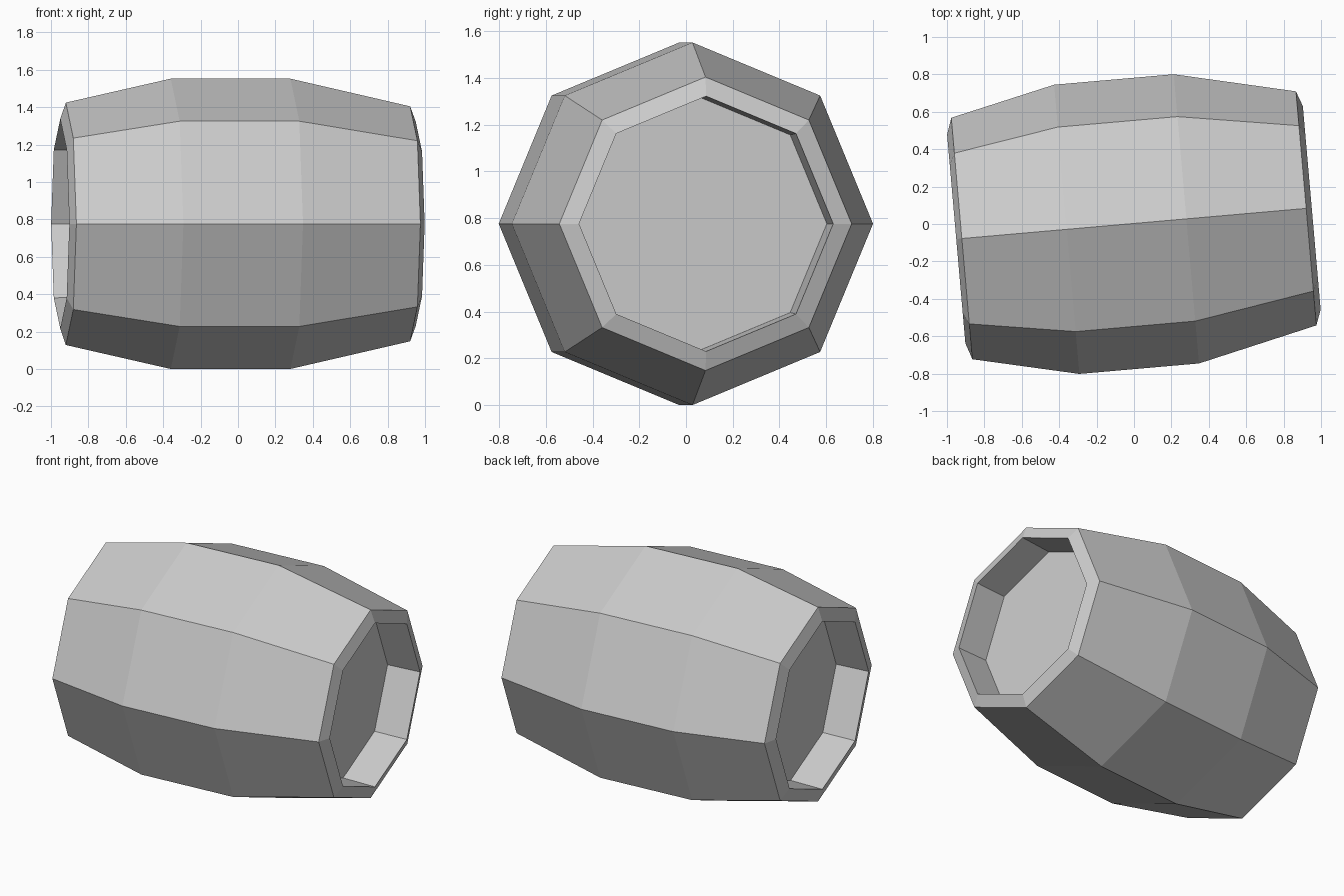
import bpy
import bmesh
import math
from mathutils import Matrix, Vector

default = bpy.data.objects.get("Cube")
if default:
    bpy.data.objects.remove(default, do_unlink=True)

SIDES = 8
CENTRE = Vector((0, 0.003, 0.776))
TILT = math.radians(5)

grey = bpy.data.materials.new("plain_grey")
grey.use_nodes = True
colour = (0.6, 0.6, 0.6, 1)
grey.diffuse_color = colour
grey.node_tree.nodes["Principled BSDF"].inputs["Base Color"].default_value = colour


def ring(bm, along, radius):
    """Octagon of vertices around the x axis."""
    turns = [2 * math.pi * i / SIDES for i in range(SIDES)]
    return [bm.verts.new((along, radius * math.cos(a), radius * math.sin(a))) for a in turns]


def finish(bm, name):
    mesh = bpy.data.meshes.new(name)
    bm.to_mesh(mesh)
    bm.free()
    mesh.materials.append(grey)
    obj = bpy.data.objects.new(name, mesh)
    obj.matrix_world = Matrix.Translation(CENTRE) @ Matrix.Rotation(TILT, 4, "Z")
    bpy.context.collection.objects.link(obj)
    return obj


# Barrel wall: recess, rim, bulging staves, rim, recess
profile = [(-0.732, 0.552), (-0.954, 0.56), (-0.924, 0.648), (-0.361, 0.776),
           (0.281, 0.776), (0.924, 0.628), (0.954, 0.546), (0.732, 0.538)]
bm = bmesh.new()
rings = [ring(bm, s, r) for s, r in profile]
for a, b in zip(rings, rings[1:]):
    for i in range(SIDES):
        j = (i + 1) % SIDES
        bm.faces.new((a[i], a[j], b[j], b[i]))
# Normals must face away from the solid wall, so close the ends while orienting
caps = [bm.faces.new(rings[0]), bm.faces.new(rings[-1])]
bmesh.ops.recalc_face_normals(bm, faces=bm.faces)
bmesh.ops.delete(bm, geom=caps, context="FACES_ONLY")
finish(bm, "barrel_wall")

# Recessed end lids
for name, (s, r) in (("right_lid", profile[0]), ("left_lid", profile[-1])):
    bm = bmesh.new()
    loop = ring(bm, s, r)
    bm.faces.new(loop if s > 0 else loop[::-1])
    finish(bm, name)
